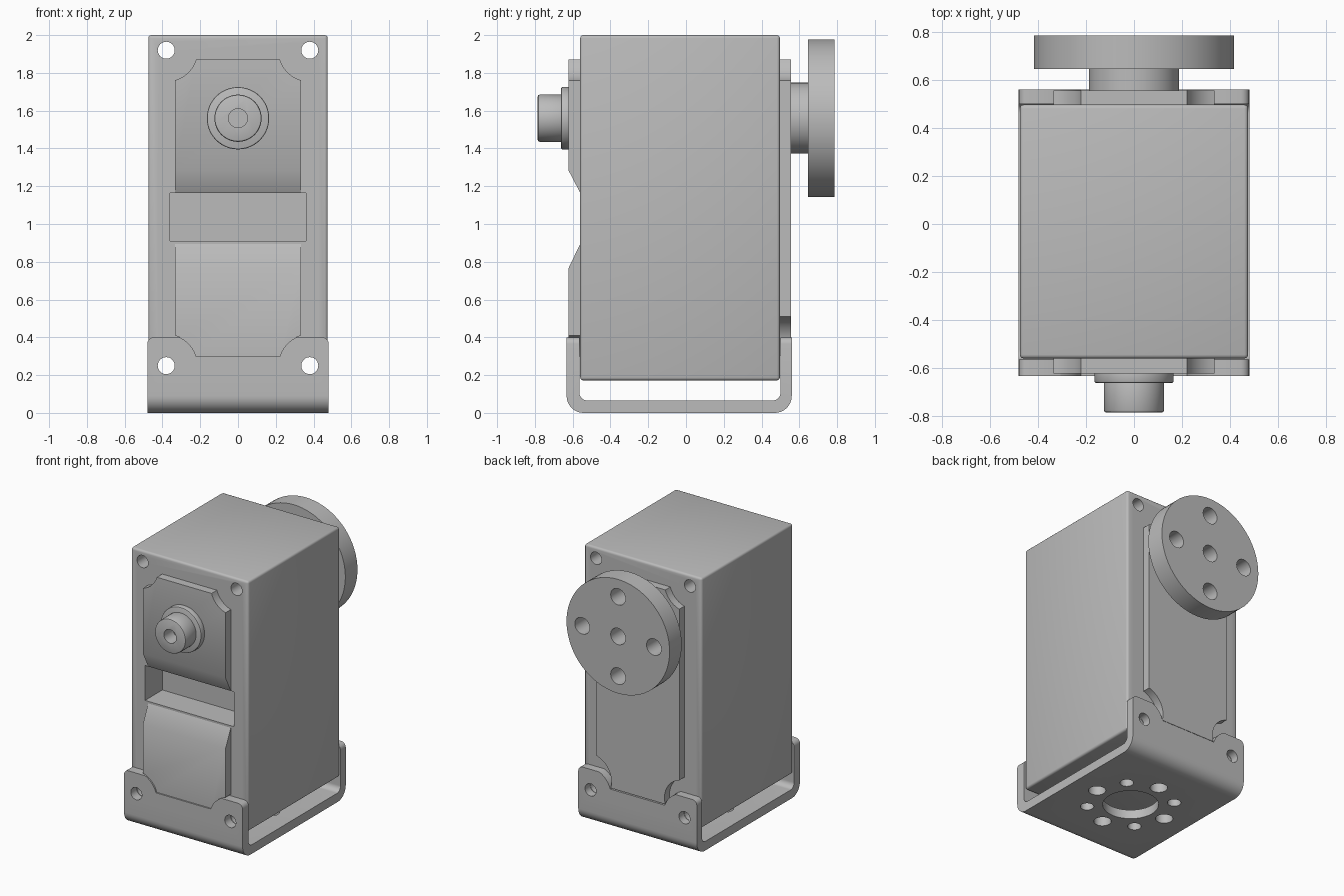
import bpy, bmesh
from math import sin, cos, radians
from mathutils import Matrix, Vector

cube = bpy.data.objects.get("Cube")
if cube:
    bpy.data.objects.remove(cube, do_unlink=True)

grey = bpy.data.materials.new("machined_grey")
grey.use_nodes = True
COLOUR = (0.5, 0.5, 0.5, 1)
grey.diffuse_color = COLOUR
grey.node_tree.nodes["Principled BSDF"].inputs["Base Color"].default_value = COLOUR

AXIS_Z = 1.56                      # height of the output axis
HOLE_X, LOW_Z, HIGH_Z = 0.38, 0.25, 1.92
SCREW_R = 0.045


def finish(name, bm):
    bmesh.ops.recalc_face_normals(bm, faces=bm.faces)
    mesh = bpy.data.meshes.new(name)
    bm.to_mesh(mesh)
    bm.free()
    ob = bpy.data.objects.new(name, mesh)
    bpy.context.collection.objects.link(ob)
    return ob


def bevel(bm, edges, size, segments=3):
    bmesh.ops.bevel(bm, geom=edges, offset=size, segments=segments,
                    profile=0.5, affect='EDGES', clamp_overlap=True)


def arc(cx, cz, r, start, end, steps=10):
    angles = [radians(start + (end - start) * i / steps) for i in range(steps + 1)]
    return [(cx + r * cos(a), cz + r * sin(a)) for a in angles]


def prism_mesh(points, axis, low, high):
    """Extrude a closed profile along x (points are y,z) or y (points are x,z)."""
    bm = bmesh.new()
    place = (lambda a, b: (low, a, b)) if axis == 'X' else (lambda a, b: (a, low, b))
    face = bm.faces.new([bm.verts.new(place(a, b)) for a, b in points])
    grown = bmesh.ops.extrude_face_region(bm, geom=[face])["geom"]
    step = Vector((high - low, 0, 0) if axis == 'X' else (0, high - low, 0))
    bmesh.ops.translate(bm, vec=step,
                        verts=[g for g in grown if isinstance(g, bmesh.types.BMVert)])
    return bm


def prism(name, *args):
    return finish(name, prism_mesh(*args))


def box(name, lo, hi, round_edges=0):
    bm = prism_mesh([(lo[0], lo[2]), (hi[0], lo[2]), (hi[0], hi[2]), (lo[0], hi[2])],
                    'Y', lo[1], hi[1])
    if round_edges:
        bevel(bm, bm.edges[:], round_edges)
    return finish(name, bm)


def cylinder(name, axis, at, r, low, high, sides=32, chamfer=0):
    """Cylinder along y (at is x,z) or along z (at is x,y)."""
    bm = bmesh.new()
    bmesh.ops.create_cone(bm, cap_ends=True, segments=sides, radius1=r, radius2=r,
                          depth=high - low)
    if chamfer:
        bevel(bm, [e for e in bm.edges if abs(e.verts[0].co.z - e.verts[1].co.z) < 1e-5],
              chamfer, 2)
    mid = (low + high) / 2
    if axis == 'Y':
        m = Matrix.Translation((at[0], mid, at[1])) @ Matrix.Rotation(radians(90), 4, 'X')
    else:
        m = Matrix.Translation((at[0], at[1], mid))
    bm.transform(m)
    return finish(name, bm)


def cut(target, cutters):
    for cutter in cutters:
        mod = target.modifiers.new("cut", 'BOOLEAN')
        mod.operation, mod.solver, mod.object = 'DIFFERENCE', 'EXACT', cutter
        bpy.context.view_layer.objects.active = target
        bpy.ops.object.modifier_apply(modifier=mod.name)
        bpy.data.objects.remove(cutter, do_unlink=True)


def screw_holes(heights):
    return [cylinder("screw_cutter", 'Y', (s * HOLE_X, z), SCREW_R, -1, 1)
            for s in (-1, 1) for z in heights]


def panel_outline(low_z, low_start):
    """Tall panel whose corners are scooped out around the screws."""
    half = arc(HOLE_X, low_z, 0.166, low_start, 106) + arc(HOLE_X, HIGH_Z, 0.166, 254, 197)
    return half + [(-x, z) for x, z in reversed(half)]


# Main case with screw holes and a front slot
case = box("case", (-0.475, -0.56, 0.172), (0.475, 0.497, 2.0), 0.016)
cut(case, screw_holes((LOW_Z, HIGH_Z))
    + [box("slot_cutter", (-0.36, -0.7, 0.91), (0.36, -0.36, 1.165))])

# Front cover, split by a sloped gap at the slot
front_panel = prism("front_panel", panel_outline(LOW_Z, 163), 'Y', -0.622, -0.55)
gap = [(-0.54, 0.853 + 0.01), (-0.54, 1.165), (-0.56, 1.165), (-0.7, 1.433),
       (-0.7, 0.603), (-0.56, 0.895), (-0.54, 0.895)][1:]
cut(front_panel, [prism("gap_cutter", gap, 'X', -0.6, 0.6)])

# Rear cover
back_panel = prism("back_panel", panel_outline(0.35, 196), 'Y', 0.48, 0.555)

# U-shaped mounting bracket
outer, inner, floor = 0.09, 0.04, 0.066
f_out, f_in, b_in, b_out, top = -0.632, -0.564, 0.5, 0.56, 0.4
u_shape = ([(b_out, top)] + arc(b_out - outer, outer, outer, 0, -90)
           + arc(f_out + outer, outer, outer, 270, 180) + [(f_out, top), (f_in, top)]
           + arc(f_in + inner, floor + inner, inner, 180, 270)
           + arc(b_in - inner, floor + inner, inner, 270, 360) + [(b_in, top)])
bm = prism_mesh(u_shape, 'X', -0.48, 0.48)
corners = [e for e in bm.edges
           if all(v.co.z > top - 0.001 for v in e.verts)
           and abs(e.verts[0].co.x - e.verts[1].co.x) < 0.001]
bevel(bm, corners, 0.035, 5)
bracket = finish("bracket", bm)
cutters = screw_holes((LOW_Z,))
cutters.append(prism("panel_cutter", panel_outline(LOW_Z, 163), 'Y', -1, 1))
cutters.append(cylinder("centre_cutter", 'Z', (0, -0.035), 0.185, -0.1, 0.12, 48))
for i in range(8):
    a = radians(45 * i)
    cutters.append(cylinder("ring_cutter", 'Z', (0.29 * cos(a), 0.29 * sin(a) - 0.035),
                            0.045 if i % 2 else 0.058, -0.1, 0.12))
cut(bracket, cutters)

# Front idler boss with a bored stub
idler_collar = cylinder("idler_collar", 'Y', (0, AXIS_Z), 0.165, -0.662, -0.6, 48, 0.008)
idler_stub = cylinder("idler_stub", 'Y', (0, AXIS_Z), 0.125, -0.785, -0.64, 48, 0.01)
cut(idler_stub, [cylinder("bore_cutter", 'Y', (0, AXIS_Z), 0.05, -0.9, -0.68)])

# Rear output neck and drilled horn
horn_neck = cylinder("horn_neck", 'Y', (0, AXIS_Z), 0.188, 0.53, 0.65, 48)
horn = cylinder("output_horn", 'Y', (0, AXIS_Z), 0.417, 0.645, 0.785, 72)
spots = [(0, 0), (0.29, 0), (-0.29, 0), (0, 0.29), (0, -0.29)]
cut(horn, [cylinder("horn_cutter", 'Y', (x, AXIS_Z + z), 0.06, 0.6, 0.9) for x, z in spots])

# Colour and shading
for ob in (case, front_panel, back_panel, bracket, idler_collar, idler_stub, horn_neck, horn):
    ob.data.materials.clear()
    ob.data.materials.append(grey)
    bpy.ops.object.select_all(action='DESELECT')
    ob.select_set(True)
    bpy.context.view_layer.objects.active = ob
    bpy.ops.object.shade_smooth_by_angle(angle=radians(30))
